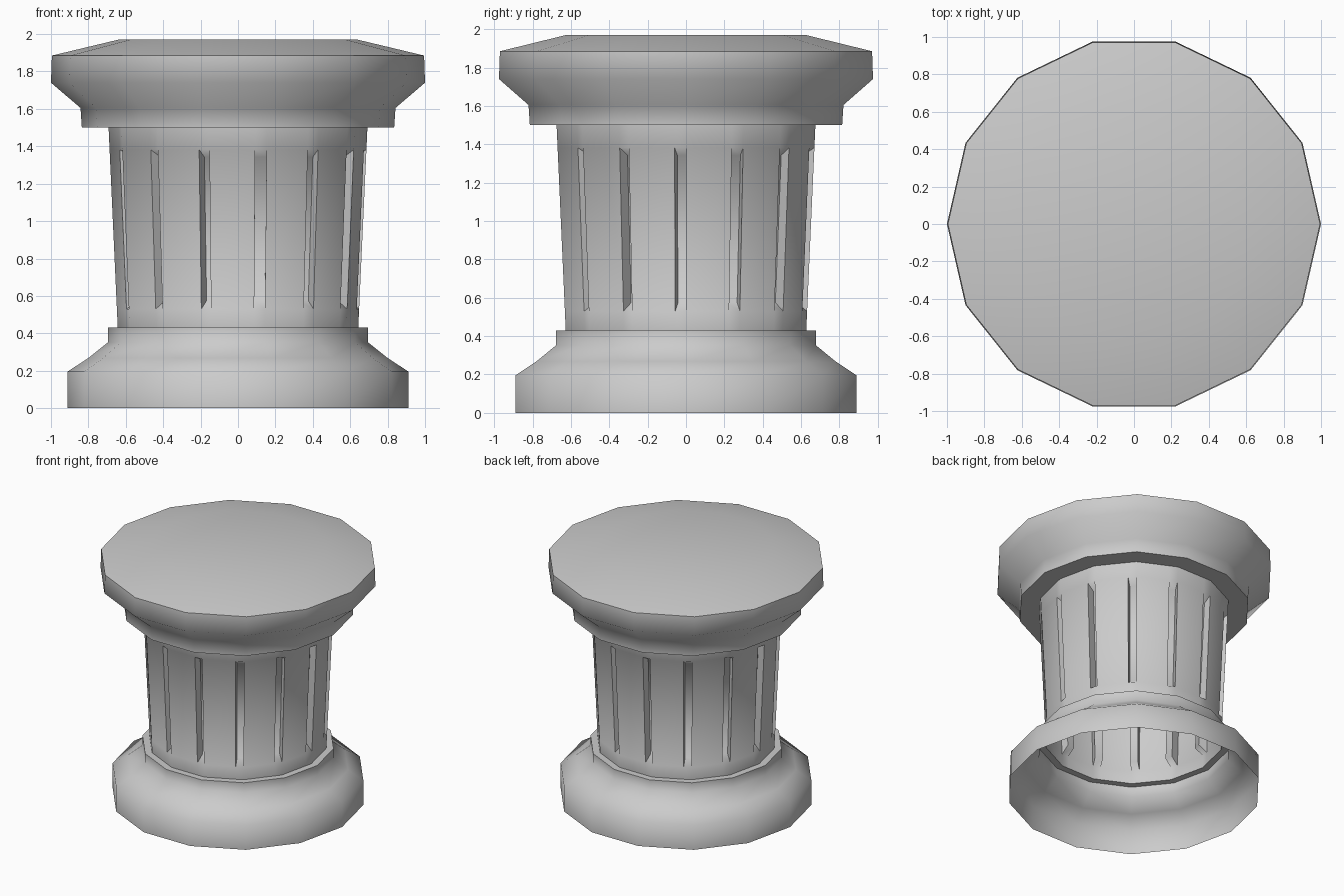
import bpy, bmesh
from math import sin, cos, tau, radians
from mathutils import Vector

if "Cube" in bpy.data.objects:
    bpy.data.objects.remove(bpy.data.objects["Cube"])

SIDES = 14


def corner(r, z, k):
    a = tau * k / SIDES
    return Vector((r * cos(a), r * sin(a), z))


def finish(bm, name):
    me = bpy.data.meshes.new(name)
    bm.to_mesh(me)
    bm.free()
    ob = bpy.data.objects.new(name, me)
    bpy.context.collection.objects.link(ob)
    bpy.ops.object.select_all(action='DESELECT')
    ob.select_set(True)
    bpy.context.view_layer.objects.active = ob
    bpy.ops.object.shade_smooth_by_angle(angle=radians(60))
    return ob


def skin(bm, rings):
    # quads between successive closed rings, listed bottom to top
    n = len(rings[0])
    return [[bm.faces.new((lo[i], lo[(i + 1) % n], hi[(i + 1) % n], hi[i])) for i in range(n)]
            for lo, hi in zip(rings, rings[1:])]


def turned(name, profile, closed_top=False):
    bm = bmesh.new()
    rings = [[bm.verts.new(corner(r, z, k)) for k in range(SIDES)] for r, z in profile]
    skin(bm, rings)
    if closed_top:
        bm.faces.new(rings[-1])
    return finish(bm, name)


# Flared hollow base and overhanging capital
turned("base", [(0.912, 0), (0.912, 0.195), (0.80, 0.268), (0.695, 0.352),
                (0.695, 0.43), (0.643, 0.43)])
turned("capital", [(0.692, 1.5), (0.835, 1.5), (0.842, 1.605), (1.0, 1.74),
                   (0.995, 1.885), (0.64, 1.97)], closed_top=True)

# Tapered shaft: each side is split into a wide panel and a narrow flute strip
Z0, Z1, R0, R1 = 0.43, 1.5, 0.643, 0.692
FLUTE_SHARE, DEPTH, SLOPE = 0.2, 0.065, 0.042
bm = bmesh.new()
rings = []
for z in (Z0, 0.53, 1.382, Z1):
    r = R0 + (R1 - R0) * (z - Z0) / (Z1 - Z0)
    ring = []
    for k in range(SIDES):
        a, b = corner(r, z, k), corner(r, z, k + 1)
        ring += [bm.verts.new(a), bm.verts.new(a.lerp(b, 1 - FLUTE_SHARE))]
    rings.append(ring)
bands = skin(bm, rings)

# Sink the flutes, with sloping top and bottom ends
bm.normal_update()
flutes = bmesh.ops.extrude_discrete_faces(bm, faces=bands[1][1::2])["faces"]
bm.normal_update()
for f in flutes:
    n, mid = f.normal.copy(), f.calc_center_median().z
    for v in f.verts:
        v.co -= n * DEPTH
        v.co.z += SLOPE if v.co.z < mid else -SLOPE
finish(bm, "fluted_shaft")
